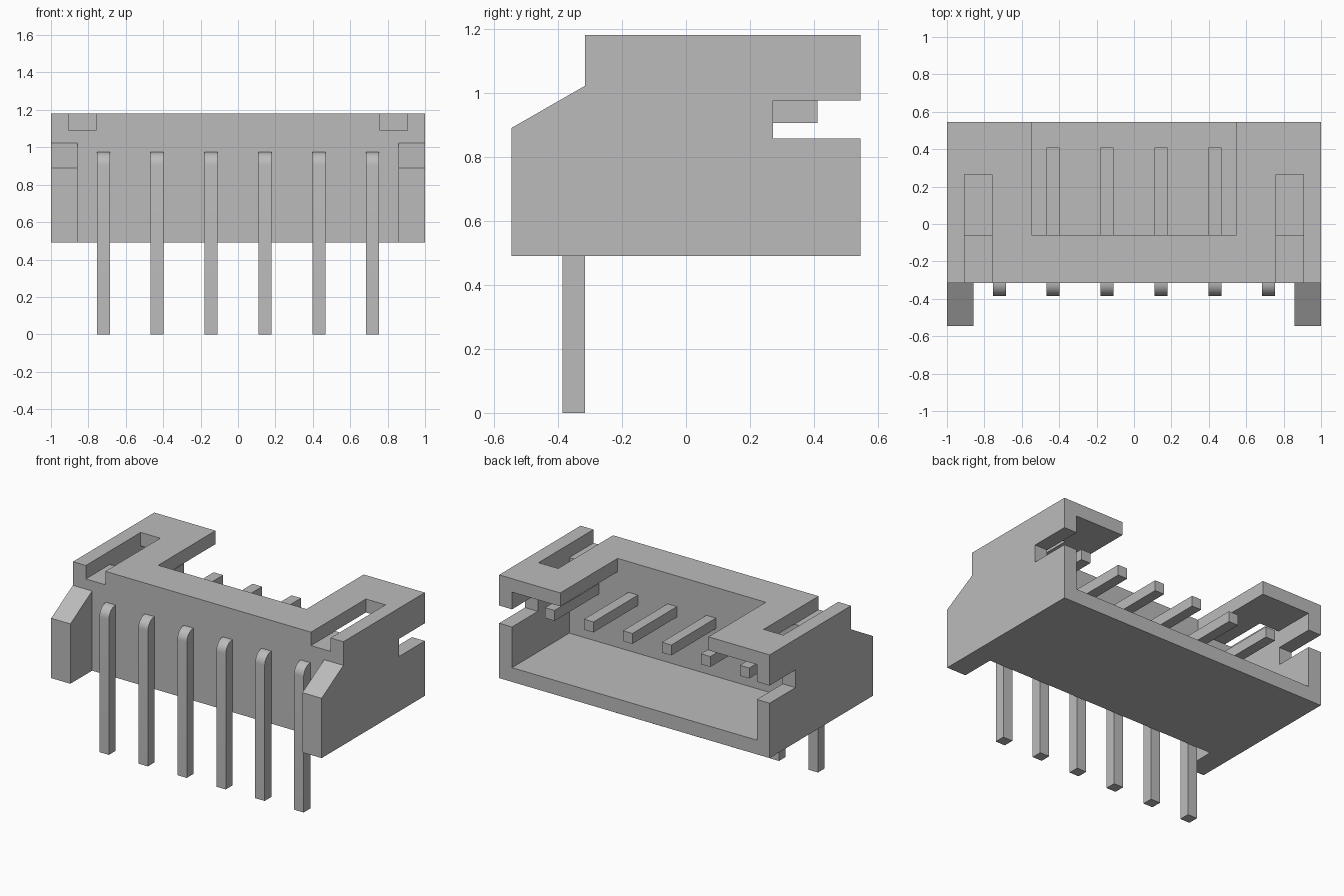
import bpy
import bmesh
from math import sin, cos, pi

cube = bpy.data.objects.get("Cube")
if cube:
    bpy.data.objects.remove(cube, do_unlink=True)

grey = bpy.data.materials.new("plain grey")
grey.use_nodes = True
COLOUR = (0.5, 0.5, 0.5, 1)
grey.diffuse_color = COLOUR
grey.node_tree.nodes["Principled BSDF"].inputs["Base Color"].default_value = COLOUR

FRONT, BACK, BASE, TOP = -0.315, 0.545, 0.49, 1.18
WALL_Y, CEILING, INNER_X = -0.06, 1.09, 0.905


def prism(name, profile, x0, x1):
    """Extrude a (y, z) outline along x."""
    bm = bmesh.new()
    face = bm.faces.new([bm.verts.new((x0, y, z)) for y, z in profile])
    moved = bmesh.ops.extrude_face_region(bm, geom=[face])["geom"]
    verts = [v for v in moved if isinstance(v, bmesh.types.BMVert)]
    bmesh.ops.translate(bm, verts=verts, vec=(x1 - x0, 0, 0))
    bmesh.ops.recalc_face_normals(bm, faces=bm.faces)
    mesh = bpy.data.meshes.new(name)
    bm.to_mesh(mesh)
    bm.free()
    mesh.materials.append(grey)
    obj = bpy.data.objects.new(name, mesh)
    bpy.context.collection.objects.link(obj)
    return obj


def cut_box(target, x0, x1, y0, y1, z0, z1):
    """Subtract a box from the target and discard the cutter."""
    cutter = prism("cutter", [(y0, z0), (y1, z0), (y1, z1), (y0, z1)], x0, x1)
    cutter.hide_render = True
    mod = target.modifiers.new("cut", "BOOLEAN")
    mod.operation, mod.solver, mod.object = "DIFFERENCE", "EXACT", cutter
    bpy.context.view_layer.update()
    result = target.evaluated_get(bpy.context.evaluated_depsgraph_get())
    mesh = bpy.data.meshes.new_from_object(result)
    target.modifiers.clear()
    target.data = mesh
    bpy.data.objects.remove(cutter, do_unlink=True)


# Housing: side outline with sloped front ears and a notch at the back
housing = prism("housing", [
    (-0.545, BASE), (BACK, BASE), (BACK, 0.857), (0.272, 0.857),
    (0.272, 0.975), (BACK, 0.975), (BACK, TOP), (FRONT, TOP),
    (FRONT, 1.022), (-0.545, 0.89)], -1, 1)

# Gap between ears, rear cavity, and opening in the roof
cut_box(housing, -0.858, 0.858, -0.7, FRONT, 0.3, 1.1)
cut_box(housing, -INNER_X, INNER_X, WALL_Y, 0.7, 0.585, CEILING)
cut_box(housing, -0.548, 0.548, WALL_Y, 0.7, 1.0, 1.3)

# Roof slots near both ends
for x0, x1 in ((0.76, INNER_X), (-INNER_X, -0.76)):
    cut_box(housing, x0, x1, -0.5, 0.265, CEILING, 1.3)

# Right-angle pins with a rounded outer bend
SIZE, PIN_TOP, TIP = 0.07, 0.975, 0.41
bend = [(FRONT - SIZE * sin(a), PIN_TOP - SIZE + SIZE * cos(a))
        for a in (pi / 2 * i / 8 for i in range(9))]
outline = bend + [(FRONT - SIZE, 0), (FRONT, 0), (FRONT, PIN_TOP - SIZE),
                  (TIP, PIN_TOP - SIZE), (TIP, PIN_TOP)]
for i in range(6):
    x = (i - 2.5) * 0.288
    pin = prism(f"pin_{i + 1}", outline, x - SIZE / 2, x + SIZE / 2)
    bpy.ops.object.select_all(action="DESELECT")
    pin.select_set(True)
    bpy.context.view_layer.objects.active = pin
    bpy.ops.object.shade_smooth_by_angle(angle=pi / 6)
